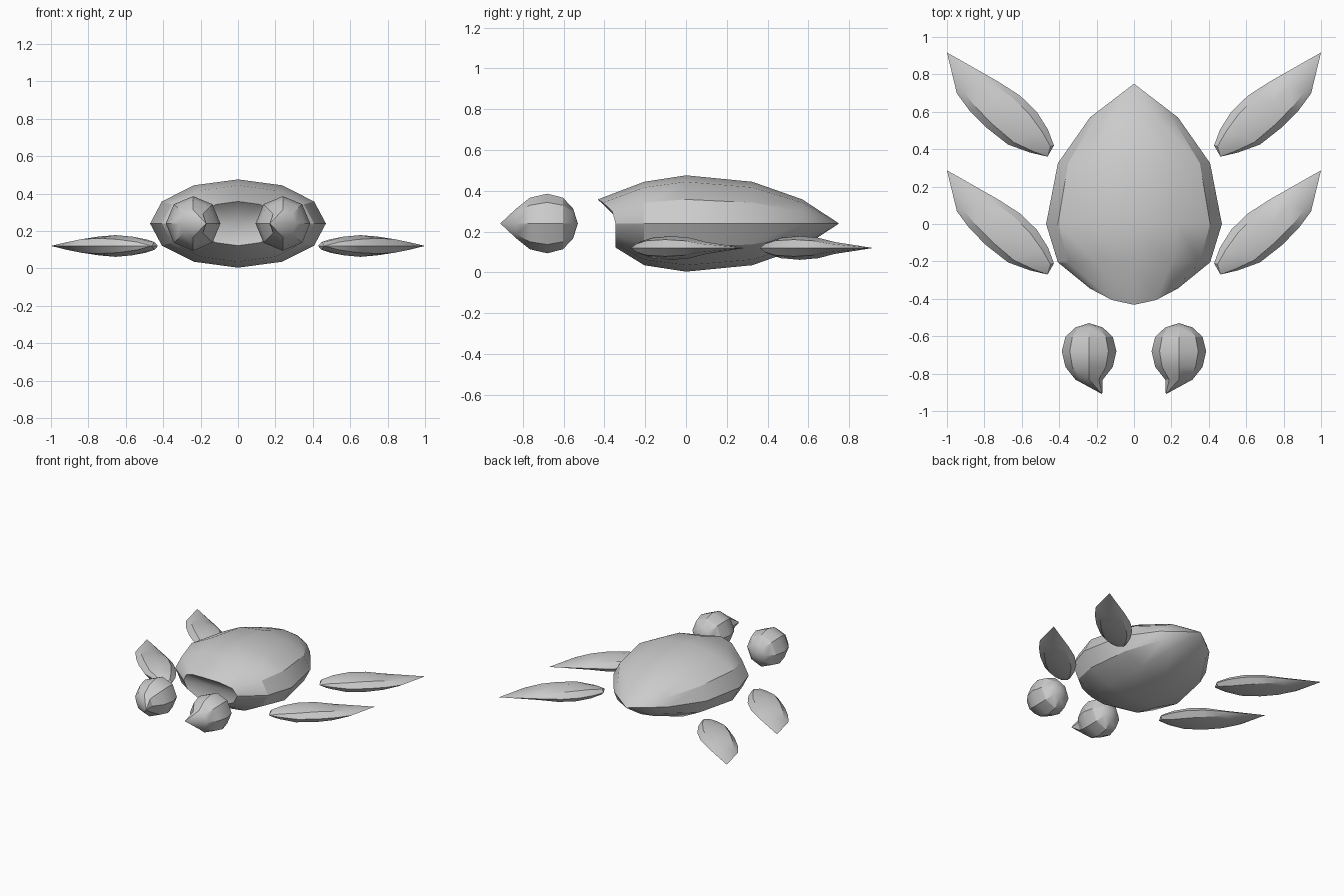
import bpy, bmesh, math
from mathutils import Vector

if "Cube" in bpy.data.objects:
    bpy.data.objects.remove(bpy.data.objects["Cube"])

grey = bpy.data.materials.new("plain grey")
grey.diffuse_color = (0.6, 0.6, 0.6, 1)
grey.use_nodes = True
grey.node_tree.nodes["Principled BSDF"].inputs["Base Color"].default_value = grey.diffuse_color


def loft(name, start, rings, end):
    """Closed skin from a start pole through rings of points to an end pole."""
    bm = bmesh.new()
    loops = [[bm.verts.new(p) for p in ring] for ring in rings]
    a, b = bm.verts.new(start), bm.verts.new(end)
    n = len(loops[0])
    for i in range(n):
        j = (i + 1) % n
        bm.faces.new((a, loops[0][j], loops[0][i]))
        bm.faces.new((b, loops[-1][i], loops[-1][j]))
        for lo, hi in zip(loops, loops[1:]):
            bm.faces.new((lo[i], lo[j], hi[j], hi[i]))
    bmesh.ops.recalc_face_normals(bm, faces=bm.faces)
    mesh = bpy.data.meshes.new(name)
    bm.to_mesh(mesh)
    bm.free()
    mesh.materials.append(grey)
    obj = bpy.data.objects.new(name, mesh)
    bpy.context.collection.objects.link(obj)
    bpy.ops.object.select_all(action='DESELECT')
    obj.select_set(True)
    bpy.context.view_layer.objects.active = obj
    bpy.ops.object.shade_smooth_by_angle(angle=math.radians(30))
    return obj


def oval(cx, y, cz, rx, rz, n):
    """Ring of n points in a plane facing y."""
    return [Vector((cx + rx * math.cos(t), y, cz + rz * math.sin(t)))
            for t in (2 * math.pi * i / n for i in range(n))]


# Shell: flattened ball with a pointed tail and a dished neck opening
HALF, WIDE = 0.5, math.sqrt(3) / 2
shell = [oval(0, y, 0.24, 0.47 * r, 0.236 * r, 12) for y, r in
         ((-0.345, HALF), (-0.205, WIDE), (0, 1), (0.325, WIDE), (0.57, HALF))]
for p in shell[0]:  # upper lip overhangs the neck
    p.y -= 0.087 * max(0, (p.z - 0.24) / 0.118) ** 2.4
loft("shell", (0, -0.31, 0.24), shell, (0, 0.75, 0.24))

# Flipper plan: pairs of leading and trailing edge points, root to tip
PAIRS = [((0.556, 0.382), (0.428, 0.42)), ((0.674, 0.425), (0.46, 0.505)),
         ((0.79, 0.516), (0.52, 0.60)), ((0.88, 0.607), (0.61, 0.687)),
         ((0.947, 0.698), (0.727, 0.762))]

for side, s in (("left", -1), ("right", 1)):
    # Heads: balls with a beak drawn to a point
    head = [oval(s * 0.24, y, 0.24, 0.146 * r, 0.146 * r, 8) for y, r in
            ((-0.832, HALF), (-0.765, WIDE), (-0.68, 1), (-0.603, WIDE), (-0.553, HALF))]
    loft(side + "_head", (s * 0.17, -0.91, 0.24), head, (s * 0.24, -0.53, 0.24))

    # Flippers: front and rear share one leaf shape
    for place, dy in (("front", -0.63), ("rear", 0)):
        rings = []
        for k, (a, b) in enumerate(PAIRS):
            thick = 0.058 * math.sin(math.pi * (k + 1) / 6)
            ring = []
            for i in range(8):
                t = math.pi * i / 4
                f = (1 + math.cos(t)) / 2
                ring.append((s * (b[0] + (a[0] - b[0]) * f),
                             b[1] + (a[1] - b[1]) * f + dy,
                             0.12 + thick * math.sin(t)))
            rings.append(ring)
        loft(f"{place}_{side}_flipper", (s * 0.462, 0.36 + dy, 0.12), rings,
             (s, 0.917 + dy, 0.12))
